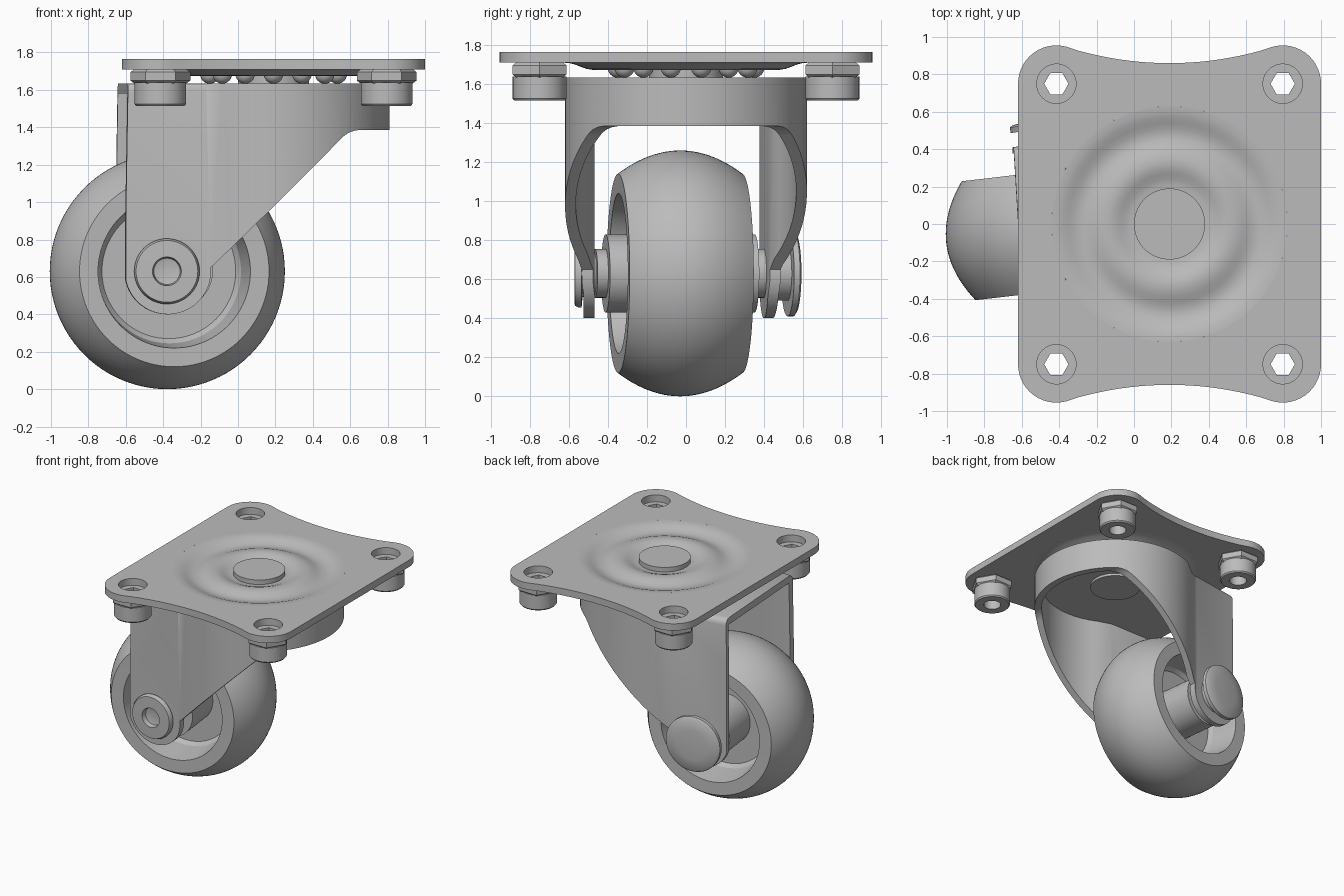
import bpy, bmesh
from math import sin, cos, pi, radians
from mathutils import Matrix, Vector

if "Cube" in bpy.data.objects:
    bpy.data.objects.remove(bpy.data.objects["Cube"])

steel = bpy.data.materials.new("grey_steel")
steel.use_nodes = True
steel.diffuse_color = (0.5, 0.5, 0.5, 1)
steel.node_tree.nodes["Principled BSDF"].inputs["Base Color"].default_value = (0.5, 0.5, 0.5, 1)

PIVOT = Vector((0.19, 0, 0))
TOP, THICK = 1.765, 0.055


def finish(name, bm, matrix=Matrix()):
    bmesh.ops.remove_doubles(bm, verts=bm.verts, dist=1e-5)
    bmesh.ops.recalc_face_normals(bm, faces=bm.faces)
    bm.transform(matrix)
    mesh = bpy.data.meshes.new(name)
    bm.to_mesh(mesh)
    bm.free()
    mesh.materials.append(steel)
    obj = bpy.data.objects.new(name, mesh)
    bpy.context.collection.objects.link(obj)
    return obj


def activate(obj):
    bpy.ops.object.select_all(action='DESELECT')
    obj.select_set(True)
    bpy.context.view_layer.objects.active = obj


def smooth(obj):
    activate(obj)
    bpy.ops.object.shade_smooth_by_angle(angle=radians(30))
    return obj


def lathe(name, profile, matrix=Matrix(), n=64, closed=False):
    """Spin (radius, height) points around z."""
    bm = bmesh.new()
    rings = [[bm.verts.new((r * cos(2 * pi * i / n), r * sin(2 * pi * i / n), h))
              for i in range(n)] for r, h in profile]
    pairs = list(zip(rings, rings[1:])) + ([(rings[-1], rings[0])] if closed else [])
    for a, b in pairs:
        for i in range(n):
            j = (i + 1) % n
            bm.faces.new((a[i], a[j], b[j], b[i]))
    return finish(name, bm, matrix)


def prism(name, points, lo, hi, place):
    bm = bmesh.new()
    ends = [[bm.verts.new(place(u, v, w)) for u, v in points] for w in (lo, hi)]
    bm.faces.new(ends[0])
    bm.faces.new(ends[1])
    for i in range(len(points)):
        j = (i + 1) % len(points)
        bm.faces.new((ends[0][i], ends[0][j], ends[1][j], ends[1][i]))
    return finish(name, bm)


def boolean(obj, cutter, operation='DIFFERENCE'):
    cutter.hide_render = True
    mod = obj.modifiers.new("cut", 'BOOLEAN')
    mod.object, mod.operation, mod.solver = cutter, operation, 'EXACT'
    activate(obj)
    bpy.ops.object.modifier_apply(modifier=mod.name)
    bpy.data.objects.remove(cutter)


def arc(cx, cy, r, start, end, n):
    return [(cx + r * cos(radians(start + (end - start) * i / n)),
             cy + r * sin(radians(start + (end - start) * i / n))) for i in range(n + 1)]


def upright(u, v, w):
    return (u, v, w)


def cylinder(name, r, lo, hi, matrix=Matrix()):
    return lathe(name, [(0, lo), (r, lo), (r, hi), (0, hi)], matrix)


# Mounting plate: round corners, straight ends, concave long sides
HX, HY, CR = 0.605, 0.75, 0.205
quarter = arc(HX, HY, CR, 0, 107, 14)
side = [(0.54 * i / 10, 0.86 + 0.28 * (0.54 * i / 10) ** 2) for i in range(9, 0, -1)]
half = quarter + side + [(0, 0.86)]
half += [(-x, y) for x, y in reversed(half[:-1])]
outline = half + [(-x, -y) for x, y in half]
plate = prism("mounting_plate", [(x + PIVOT.x, y) for x, y in outline],
              TOP - THICK, TOP, upright)
at_pivot = Matrix.Translation(PIVOT)
boolean(plate, cylinder("dish_cutter", 0.63, 1.5, 2, at_pivot))
corners = [(PIVOT.x + sx * HX, sy * HY) for sx in (-1, 1) for sy in (-1, 1)]
for x, y in corners:
    boolean(plate, cylinder("hole_cutter", 0.105, 1.5, 2, Matrix.Translation((x, y, 0))))
smooth(plate)

# Pressed ripple in the middle of the plate
wave = [(0.63, 0), (0.6, 0.002), (0.57, 0.009), (0.54, 0.021), (0.51, 0.032), (0.48, 0.037),
        (0.45, 0.035), (0.42, 0.026), (0.39, 0.014), (0.36, 0.006), (0.33, 0.003),
        (0.3, 0.006), (0.27, 0.016), (0.24, 0.029), (0.21, 0.036), (0.15, 0.037)]
dish = [(r, TOP - d) for r, d in wave] + [(r, TOP - d - THICK) for r, d in reversed(wave)]
smooth(lathe("plate_dish", dish, at_pivot, 96, closed=True))

# Kingpin and ball race
smooth(cylinder("kingpin", 0.19, 1.56, TOP, at_pivot))
for i in range(14):
    a = 2 * pi * (i + 0.5) / 14
    ball = [(0.052 * cos(t * pi / 12), 0.052 * sin(t * pi / 12)) for t in range(-6, 7)]
    smooth(lathe("bearing_ball", ball,
                 Matrix.Translation(PIVOT + Vector((0.35 * cos(a), 0.35 * sin(a), 1.685))), 24))

# Corner nuts with round collars
for x, y in corners:
    spot = Matrix.Translation((x, y, 0))
    smooth(lathe("hex_nut", [(0.065, 1.635), (0.14, 1.635), (0.16, 1.65), (0.16, 1.695),
                             (0.14, 1.71), (0.065, 1.71)], spot, 6, closed=True))
    smooth(lathe("nut_collar", [(0.065, 1.515), (0.13, 1.515), (0.138, 1.525), (0.138, 1.64),
                                (0.065, 1.64)], spot, 48, closed=True))


# Fork: round head with two legs, cut to the side profile and hollowed
def plan(inset, back):
    head = arc(PIVOT.x, 0, 0.62 - inset, -116, 127, 56)
    return ([(-0.6 - back, -0.523 + inset), (-0.17, -0.525 + inset)] + head
            + [(-0.23, 0.475 - inset), (-0.65 - back, 0.41 - inset)])


fork = prism("fork", plan(0, 0), 0.3, 1.635, upright)
bm = bmesh.new()
bm.from_mesh(fork.data)
rim = [e for e in bm.edges if all(v.co.z > 1.6 and v.co.x < -0.1 for v in e.verts)
       and abs(e.verts[0].co.y - e.verts[1].co.y) < 0.3]
bmesh.ops.bevel(bm, geom=rim, offset=0.05, segments=4, profile=0.5, affect='EDGES')
bm.to_mesh(fork.data)
bm.free()
AXLE = (-0.375, 0.63)
profile = (arc(*AXLE, 0.23, 180, 365, 28) + arc(0.66, 1.235, 0.15, 135, 90, 8)
           + [(0.95, 1.385), (0.95, 1.8), (-0.585, 1.8)])
boolean(fork, prism("profile_cutter", profile, -0.9, 0.9,
                    lambda u, v, w: (u - 0.06 * (w + 0.52), w, v)), 'INTERSECT')
boolean(fork, prism("hollow_cutter", plan(0.055, 0.2), 0.2, 1.58, upright))
smooth(fork)

# Wheel: crowned tread, deep recess on both sides, long hub
yaw = Matrix.Rotation(radians(6.7), 4, 'Z')
to_y = Matrix.Rotation(radians(90), 4, 'X')      # spin axis along -y
wheel_at = Matrix.Translation((-0.378, -0.03, 0.63)) @ yaw @ to_y
tread = [(0.51 + 0.12 * (1 - (t / 12) ** 2), 0.32 * t / 12) for t in range(-12, 13)]
inner = [(0.41, 0.318), (0.385, 0.1), (0.36, 0.07), (0.2, 0.07), (0.2, 0.385), (0, 0.385)]
smooth(lathe("wheel", [(r, -h) for r, h in reversed(inner)] + tread + inner, wheel_at, 96))
smooth(cylinder("axle", 0.125, -0.57, 0.44, wheel_at))

# Bolt head with conical socket on the front leg
front = Matrix.Translation((-0.38, 0, AXLE[1])) @ to_y
smooth(lathe("bolt_head", [(0, 0.46), (0.12, 0.46), (0.12, 0.53), (0.175, 0.535), (0.175, 0.55),
                           (0.165, 0.57), (0.077, 0.572), (0.07, 0.535), (0, 0.52)], front))

# Domed cap on the back leg
back = (Matrix.Translation((-0.445, 0.54, AXLE[1])) @ Matrix.Rotation(radians(9), 4, 'Z')
        @ to_y @ Matrix.Rotation(pi, 4, 'X'))
smooth(lathe("axle_cap", [(0, -0.12), (0.14, -0.12), (0.14, -0.02), (0.22, -0.02), (0.22, 0.01),
                          (0.205, 0.02), (0.12, 0.028), (0, 0.032)], back))
